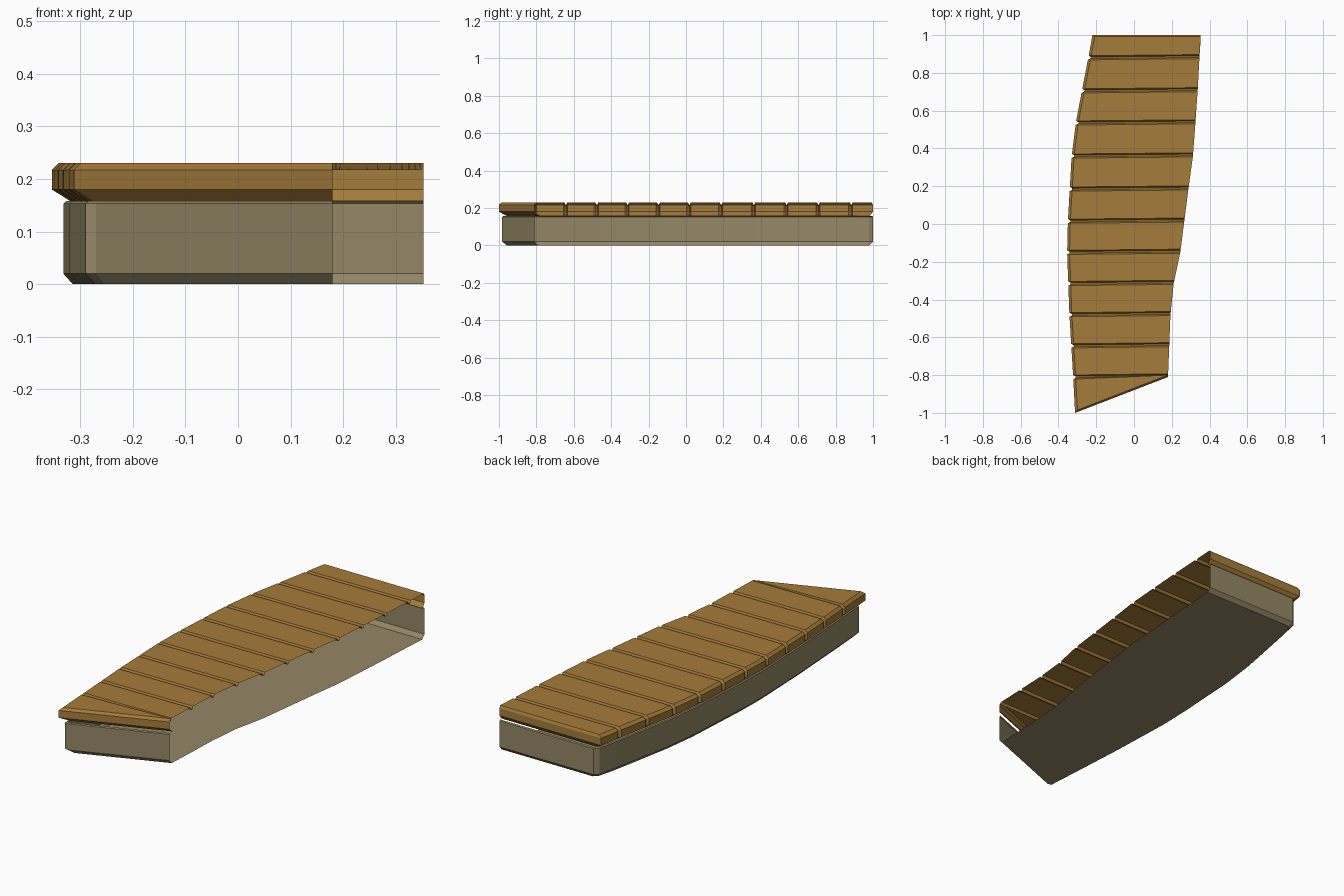
import bpy, bmesh

if "Cube" in bpy.data.objects:
    bpy.data.objects.remove(bpy.data.objects["Cube"])

# ---------- materials ----------
def material(name, rgb):
    m = bpy.data.materials.new(name)
    m.diffuse_color = (*rgb, 1)
    m.use_nodes = True
    m.node_tree.nodes["Principled BSDF"].inputs["Base Color"].default_value = m.diffuse_color
    return m

wood = material("warm plank wood", (0.38, 0.20, 0.043))
stone = material("tan stone", (0.30, 0.245, 0.135))

# ---------- plan outline, (y, x) samples of the two long edges ----------
LEFT = [(-1, -.312), (-.81, -.322), (-.48, -.342), (-.15, -.354), (.015, -.35),
        (.36, -.33), (.535, -.308), (.705, -.276), (.88, -.242), (1, -.22)]
RIGHT = [(-.81, .18), (-.48, .193), (-.315, .21), (-.15, .245), (.185, .288),
         (.36, .312), (.535, .325), (.705, .337), (1, .353)]
GROOVES = [.88, .705, .535, .36, .185, .015, -.15, -.315, -.48, -.645, -.81]

def lerp(table, y):
    y = min(max(y, table[0][0]), table[-1][0])
    for (y0, x0), (y1, x1) in zip(table, table[1:]):
        if y <= y1:
            return x0 + (x1 - x0) * (y - y0) / (y1 - y0)

def front_y(x):
    # slanted front edge
    return -1 + (x + .312) * .19 / .492

def finish(name, bm, mat):
    bmesh.ops.remove_doubles(bm, verts=bm.verts, dist=.0003)
    bmesh.ops.dissolve_degenerate(bm, edges=bm.edges, dist=.0002)
    me = bpy.data.meshes.new(name)
    bm.to_mesh(me)
    bm.free()
    me.materials.append(mat)
    ob = bpy.data.objects.new(name, me)
    bpy.context.collection.objects.link(ob)

def strip_walls(bm, rings):
    # quads between successive open outlines
    for a, b in zip(rings, rings[1:]):
        for i in range(len(a) - 1):
            bm.faces.new((a[i], b[i], b[i + 1], a[i + 1]))

# ---------- plank deck: one shell with grooves, open on the right ----------
stations = []
for g in GROOVES:
    stations += [(g + .011, 0), (g + .004, .013), (g - .004, .013), (g - .011, 0)]

def deck_ring(bm, z, d, top):
    xr = lerp(RIGHT, 1)
    pts = [(xr, 1 - d * .5, z), (lerp(LEFT, 1) + d, 1 - d * .5, z)]
    for y, cut in stations:
        pts.append((lerp(LEFT, y) + d + cut, y, z - cut * top))
    x = -.312 + d
    pts += [(x, front_y(x) + d * .8, z), (.18, -.81 + d * .8, z)]
    return [bm.verts.new(p) for p in pts]

bm = bmesh.new()
rings = [deck_ring(bm, z, d, top) for z, d, top in
         ((.23, .013, 1), (.217, 0, .4), (.18, 0, 0), (.158, .035, 0))]
strip_walls(bm, rings)
upper = rings[0]
rights = [upper[0]]
for y, cut in stations:
    yr = max(y + .006, -.7995)
    rights.append(bm.verts.new((lerp(RIGHT, yr), yr, .23 - cut)))
rights.append(upper[-1])
lefts = upper[1:-1]
for i in range(len(lefts) - 1):
    bm.faces.new((lefts[i], lefts[i + 1], rights[i + 1], rights[i]))
finish("plank_deck", bm, wood)

# ---------- stone base: floor, left wall and both end walls ----------
wall_ys = [.88, .705, .535, .36, .185, .015, -.15, -.315, -.48, -.645, -.81]

def base_ring(bm, z, d):
    e = d - .021                      # end walls sit almost flush with the deck
    c = .02                           # corner chamfer
    xb, xf = lerp(LEFT, 1) + d, -.312 + d
    pts = [(lerp(RIGHT, 1), 1 - e, z), (xb + c, 1 - e, z), (xb, 1 - e - c, z)]
    pts += [(lerp(LEFT, y) + d, y, z) for y in wall_ys]
    pts += [(xf, front_y(xf) + e + .012, z), (xf + c, front_y(xf + c) + e, z), (.18, -.81 + e, z)]
    return [bm.verts.new(p) for p in pts]

bm = bmesh.new()
rings = [base_ring(bm, z, d) for z, d in ((.158, .027), (.153, .022), (.02, .022), (0, .04))]
strip_walls(bm, rings)
low = rings[-1]
edge = [bm.verts.new((lerp(RIGHT, y), y, 0)) for y in wall_ys[:-1]]
bm.faces.new(low + edge[::-1])
finish("stone_base", bm, stone)
